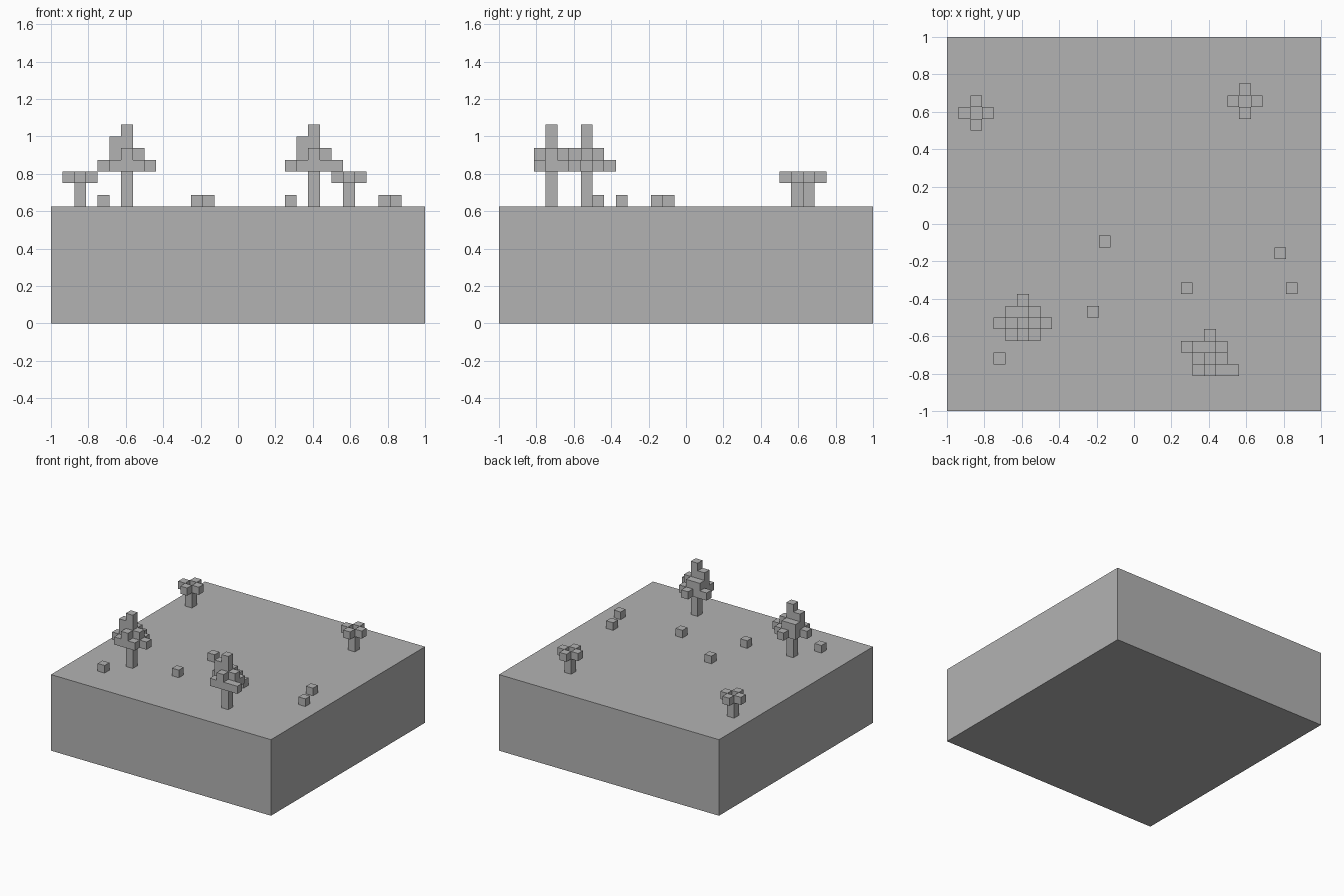
import bpy
import bmesh
from mathutils import Vector

cube = bpy.data.objects.get("Cube")
if cube:
    bpy.data.objects.remove(cube)

U = 1 / 16      # block size
GROUND = 10     # ground level in blocks

grey = bpy.data.materials.new("stone grey")
grey.use_nodes = True
colour = (0.45, 0.45, 0.45, 1)
grey.diffuse_color = colour
grey.node_tree.nodes["Principled BSDF"].inputs["Base Color"].default_value = colour


def finish(name, bm):
    mesh = bpy.data.meshes.new(name)
    bm.to_mesh(mesh)
    bm.free()
    mesh.materials.append(grey)
    obj = bpy.data.objects.new(name, mesh)
    bpy.context.collection.objects.link(obj)
    return obj


def blocks(name, origin, cells):
    """Outer skin of a set of unit blocks, placed at a block position."""
    cells = set(cells)
    bm = bmesh.new()
    for cell in cells:
        centre = Vector(cell) + Vector(origin) + Vector((0.5, 0.5, 0.5))
        for axis in range(3):
            for sign in (-1, 1):
                n = Vector((0, 0, 0))
                n[axis] = sign
                if tuple(int(c + d) for c, d in zip(cell, n)) in cells:
                    continue
                a = Vector((0, 0, 0))
                a[(axis + 1) % 3] = 1
                b = n.cross(a)
                ring = (a + b, b - a, -a - b, a - b)
                bm.faces.new([bm.verts.new((centre + (n + r) / 2) * U) for r in ring])
    bmesh.ops.remove_doubles(bm, verts=bm.verts, dist=U / 100)
    return finish(name, bm)


def row(first, last, y, z):
    return [(x, y, z) for x in range(first, last + 1)]


# Ground slab
bm = bmesh.new()
bmesh.ops.create_cube(bm, size=1)
bmesh.ops.scale(bm, vec=(2, 2, GROUND * U), verts=bm.verts)
bmesh.ops.translate(bm, vec=(0, 0, GROUND * U / 2), verts=bm.verts)
finish("ground", bm)


# Tall trees: trunk, uneven lower canopy, shared stepped crown
def tall_tree(name, x, y, lower):
    origin = (x, y, GROUND)
    blocks(name + "_trunk", origin, [(0, 0, z) for z in range(3)])
    crown = row(0, 0, -1, 4) + row(-1, 1, 0, 4) + row(-1, 0, 1, 4)
    crown += row(-1, 0, 0, 5) + row(0, 0, 0, 6)
    blocks(name + "_leaves", origin, lower + crown)


tall_tree("right_tall_tree", -10, -9,
          row(-1, 1, -1, 3) + row(-2, 2, 0, 3) + row(-1, 1, 1, 3) + row(0, 0, 2, 3))
tall_tree("left_tall_tree", 6, -12,
          row(-1, 2, -1, 3) + row(-1, 1, 0, 3) + row(-2, 1, 1, 3) + row(0, 0, 2, 3))

# Small trees: short trunk with four leaf blocks around an open top
for name, x, y in (("right_small_tree", -14, 9), ("left_small_tree", 9, 10)):
    origin = (x, y, GROUND)
    blocks(name + "_trunk", origin, [(0, 0, 0), (0, 0, 1)])
    blocks(name + "_leaves", origin, [(-1, 0, 2), (1, 0, 2), (0, -1, 2), (0, 1, 2)])

# Scattered single-block bushes
bushes = ((-3, -2), (12, -3), (4, -6), (13, -6), (-4, -8), (-12, -12))
for i, (x, y) in enumerate(bushes, 1):
    blocks(f"bush_{i}", (x, y, GROUND), [(0, 0, 0)])
